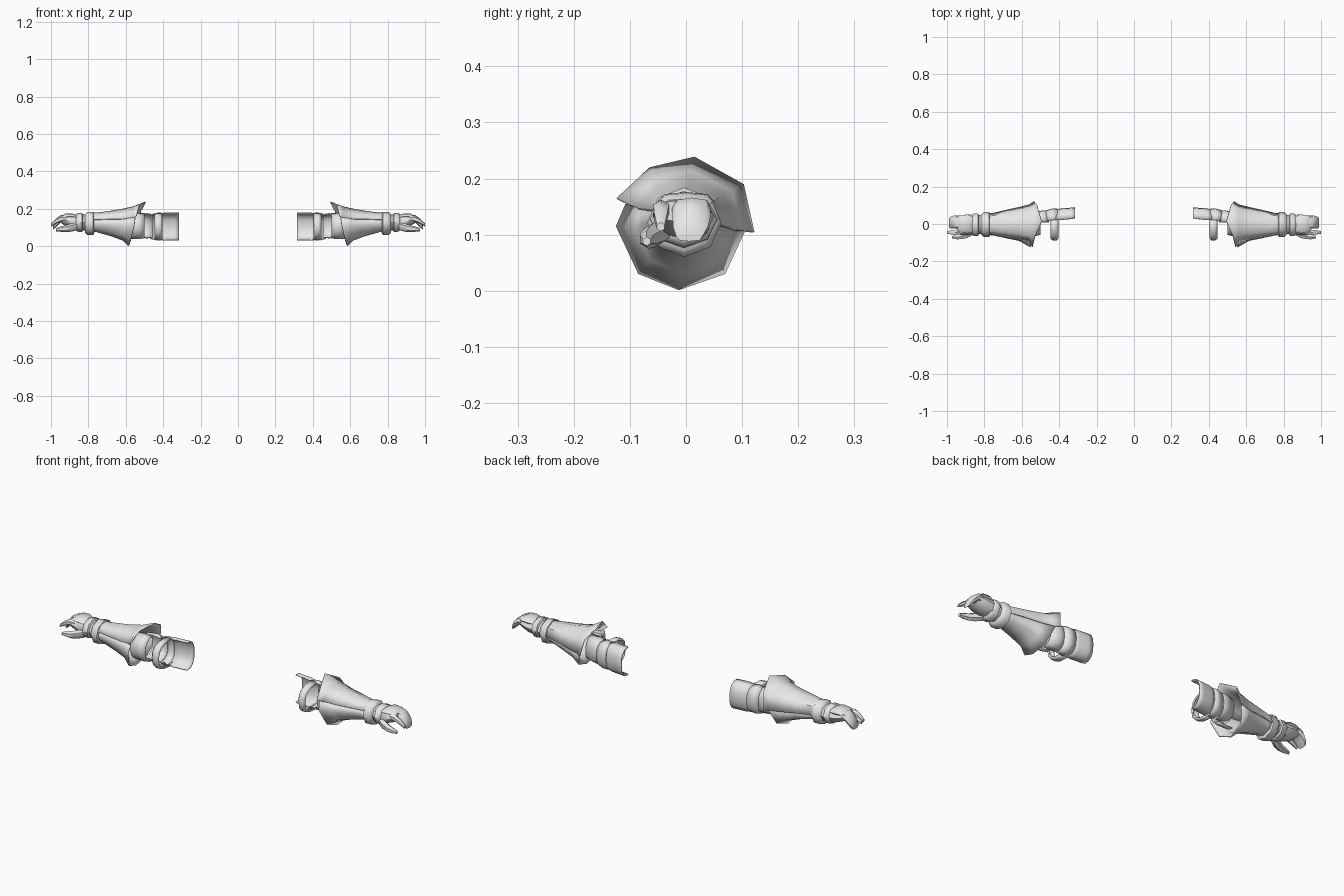
import bpy, bmesh, math

steel = bpy.data.materials.new("light_grey")
steel.diffuse_color = (0.8, 0.8, 0.8, 1)


def finish(name, bm, angle, thickness=0):
    """Turn a bmesh into a mirrored, smooth-shaded part."""
    bmesh.ops.recalc_face_normals(bm, faces=bm.faces)
    me = bpy.data.meshes.new(name)
    bm.to_mesh(me)
    bm.free()
    me.materials.append(steel)
    ob = bpy.data.objects.new(name, me)
    bpy.context.collection.objects.link(ob)
    bpy.ops.object.select_all(action='DESELECT')
    ob.select_set(True)
    bpy.context.view_layer.objects.active = ob
    bpy.ops.object.shade_smooth_by_angle(angle=math.radians(angle))
    if thickness:
        s = ob.modifiers.new("thickness", 'SOLIDIFY')
        s.thickness = thickness
        s.offset = -1
    m = ob.modifiers.new("mirror", 'MIRROR')
    m.use_clip = False
    m.use_mirror_merge = False
    return ob


def skin(name, rows, closed, caps=False, angle=50, thickness=0):
    """Bridge rows of points into a sheet or a tube."""
    bm = bmesh.new()
    vs = [[bm.verts.new(p) for p in row] for row in rows]
    n = len(vs[0])
    for a, b in zip(vs, vs[1:]):
        for i in range(n if closed else n - 1):
            j = (i + 1) % n
            bm.faces.new((a[i], a[j], b[j], b[i]))
    if caps:
        bm.faces.new(vs[0])
        bm.faces.new(vs[-1])
    return finish(name, bm, angle, thickness)


def ring(x, y, z, ry, rz, n=8, start=0, sweep=360, power=1.0):
    """Points round the x axis; angle 0 is up, 90 is the back."""
    count = n if sweep == 360 else n + 1
    pts = []
    for i in range(count):
        a = math.radians(start + sweep * i / n)
        s, c = math.sin(a), math.cos(a)
        pts.append((x, y + ry * math.copysign(abs(s) ** power, s),
                    z + rz * math.copysign(abs(c) ** power, c)))
    return pts


def tube(name, sections, n=8, power=1.0, caps=True, angle=50):
    return skin(name, [ring(*s, n=n, power=power) for s in sections],
                True, caps, angle)


# Curved plate on the back of the upper arm and the lames by the elbow
for name, secs in {
    "upper_arm_plate": [(.315, .03, .105, .060, .075), (.34, .027, .105, .060, .075),
                        (.39, .022, .105, .062, .075), (.42, .02, .105, .055, .070)],
    "elbow_lame": [(.41, .018, .105, .066, .070), (.44, .018, .105, .064, .073),
                   (.47, .015, .105, .058, .066)],
    "inner_lame": [(.455, .01, .108, .060, .063), (.49, .01, .110, .062, .068),
                   (.54, .00, .113, .064, .064)],
}.items():
    rows = [ring(*s, n=8, start=0, sweep=180, power=.8) for s in secs]
    skin(name, rows, False, angle=60, thickness=.006)

# Band round the front of the elbow
rows = [ring(x, .02, .105, r, h, n=8, start=180, sweep=180, power=.8)
        for x, r, h in ((.405, .098, .068), (.412, .107, .075),
                        (.435, .108, .074), (.447, .098, .066))]
skin("elbow_band", rows, False, angle=60, thickness=.008)

# Strap pieces joining the elbow to the cuff
rows = [ring(x, .0, .108, r, h, n=8, start=180, sweep=180)
        for x, r, h in ((.50, .058, .066), (.53, .066, .07), (.58, .066, .07))]
skin("front_lame", rows, False, angle=60, thickness=.006)

# Lower half of the forearm guard: slanted flared rim down to the wrist
lower_rim = [(.55, -.108, .155), (.555, -.125, .115), (.575, -.085, .030),
             (.585, -.013, .001), (.575, .070, .030), (.55, .106, .108)]
lower_angles = (-65, -90, -135, -180, -225, -270)


def arc(x, y, z, ry, rz, angles):
    return [(x, y + ry * math.sin(math.radians(a)),
             z + rz * math.cos(math.radians(a))) for a in angles]


skin("lower_forearm_guard",
     [lower_rim] + [arc(*s, lower_angles) for s in
                    ((.615, -.002, .112, .088, .082), (.68, -.002, .118, .075, .064),
                     (.755, -.003, .122, .058, .047), (.785, -.003, .122, .056, .047))],
     False, angle=45, thickness=.005)

# Upper half of the forearm guard with its raised peak
upper_rim = [(.545, -.124, .165), (.53, -.065, .220), (.495, .015, .239),
             (.52, .103, .190), (.535, .122, .105)]
upper_angles = (-68, -35, 5, 50, 95)
skin("upper_forearm_guard",
     [upper_rim] + [arc(*s, upper_angles) for s in
                    ((.56, .0, .116, .105, .098), (.62, -.001, .116, .091, .084),
                     (.68, -.002, .120, .079, .070), (.755, -.003, .123, .062, .057),
                     (.785, -.003, .123, .060, .056))],
     False, angle=45, thickness=.005)

# Wrist rings
tube("wrist_ring", [(.768, -.003, .122, .052, .050), (.774, -.003, .122, .066, .062),
                    (.805, -.003, .122, .066, .062), (.818, -.003, .122, .052, .050)])
tube("wrist_joint", [(.80, -.003, .125, .050, .044), (.84, -.003, .127, .052, .042)])
tube("hand_cuff", [(.828, -.004, .127, .050, .043), (.834, -.004, .127, .060, .051),
                   (.858, -.004, .128, .060, .050), (.868, -.004, .128, .050, .040)])

# Palm and back plate of the hand
tube("palm", [(.85, -.002, .128, .050, .038), (.89, -.004, .132, .055, .034),
              (.93, -.006, .140, .052, .026), (.945, -.006, .142, .046, .020)], power=.8)
tube("hand_plate", [(.862, -.002, .155, .042, .012), (.89, .0, .160, .050, .016),
                    (.925, .0, .160, .048, .014), (.94, .0, .154, .042, .010)], power=.8)

# Index finger kept apart, the other fingers curled together
tube("grouped_fingers", [(.925, .010, .146, .034, .020), (.948, .010, .146, .035, .020),
                         (.966, .010, .132, .034, .022), (.982, .008, .114, .031, .020),
                         (.990, .006, .098, .024, .010)], power=.7)
tube("index_finger", [(.915, -.040, .144, .015, .016), (.945, -.044, .146, .016, .016),
                      (.972, -.045, .134, .014, .014), (1.0, -.045, .114, .008, .008)],
     n=6)

# Thumb
tube("thumb", [(.86, -.042, .108, .018, .022), (.89, -.056, .100, .021, .022),
               (.92, -.066, .094, .017, .019), (.945, -.070, .092, .014, .015),
               (.972, -.070, .088, .008, .008)], n=6)
